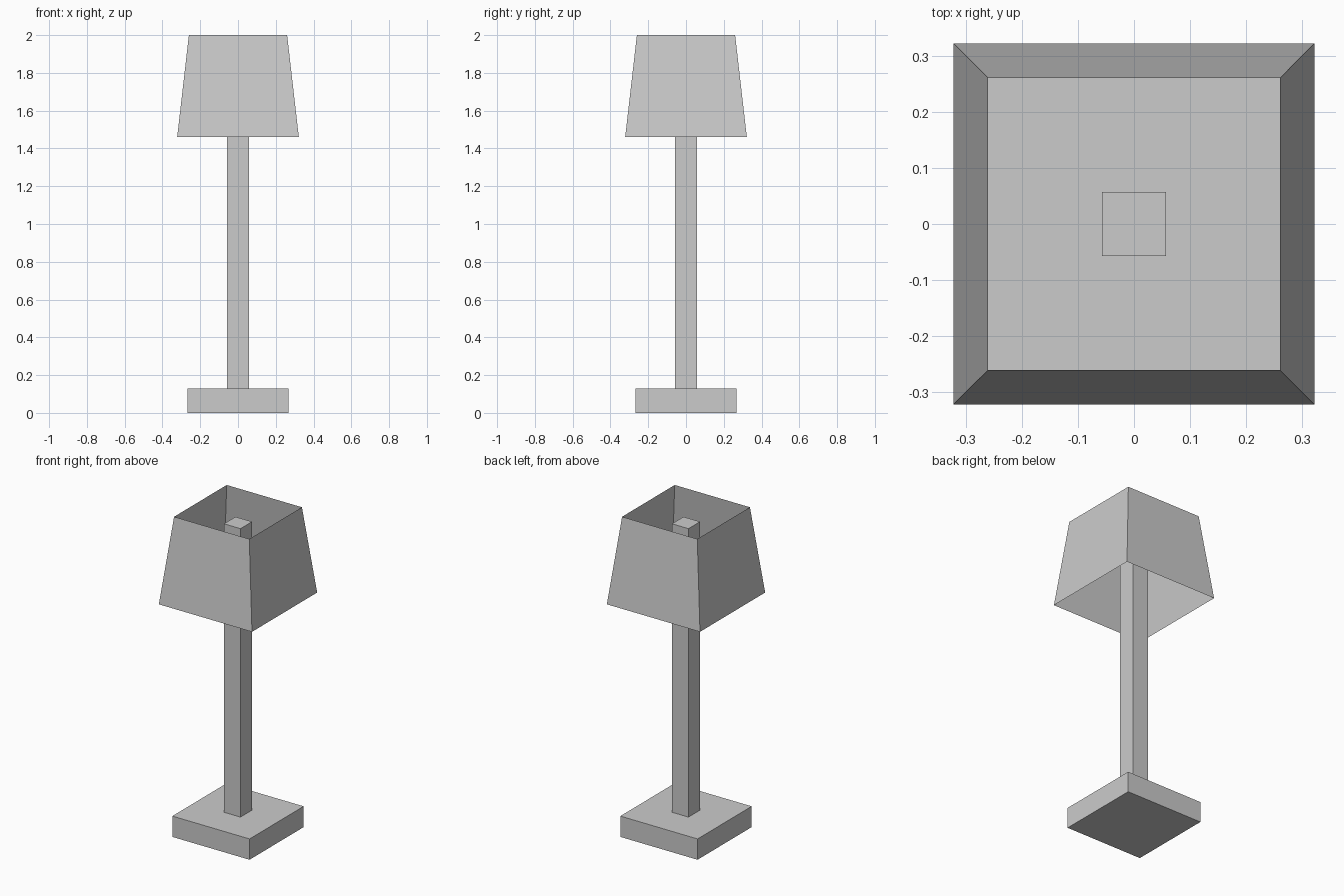
import bpy
import bmesh

if "Cube" in bpy.data.objects:
    bpy.data.objects.remove(bpy.data.objects["Cube"])


def square_part(name, z0, half0, z1, half1, capped=True):
    """Four-sided block or open sleeve between two square sections."""
    bm = bmesh.new()
    bmesh.ops.create_cube(bm, size=2)
    for v in bm.verts:
        top = v.co.z > 0
        half = half1 if top else half0
        v.co.x *= half
        v.co.y *= half
        v.co.z = z1 if top else z0
    bm.normal_update()
    if not capped:
        caps = [f for f in bm.faces if abs(f.normal.z) > 0.9]
        bmesh.ops.delete(bm, geom=caps, context='FACES_ONLY')
    mesh = bpy.data.meshes.new(name)
    bm.to_mesh(mesh)
    bm.free()
    obj = bpy.data.objects.new(name, mesh)
    bpy.context.collection.objects.link(obj)
    return obj


# Square foot slab
square_part("base", 0.0, 0.267, 0.13, 0.267)

# Square pole, ending just below the shade's top rim
square_part("pole", 0.13, 0.057, 1.933, 0.057)

# Thin tapered shade, open at top and bottom
square_part("shade", 1.46, 0.322, 2.0, 0.26, capped=False)
